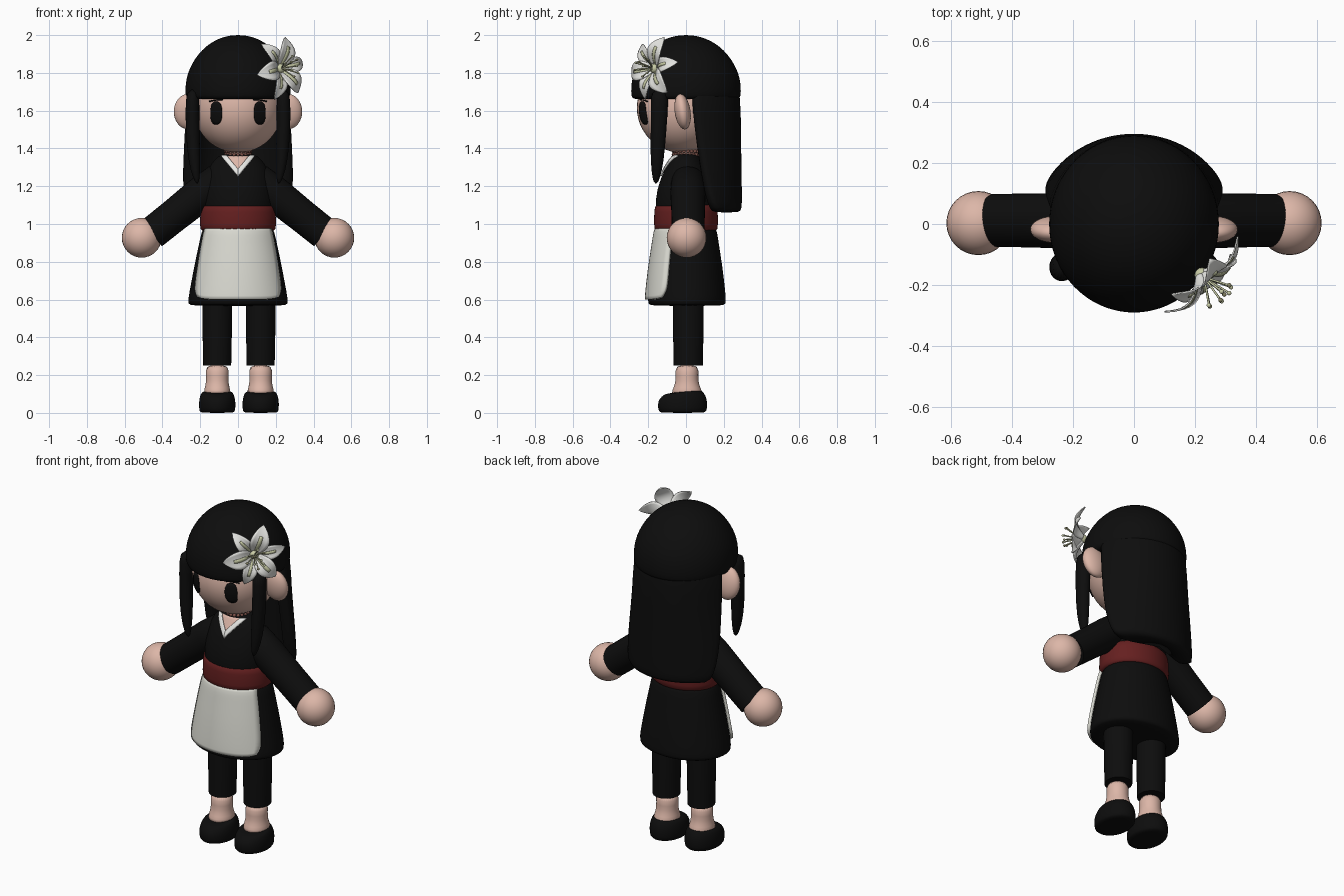
import bpy, bmesh
from math import sin, cos, pi, acos, radians
from mathutils import Vector, Matrix
from mathutils.bvhtree import BVHTree

cube = bpy.data.objects.get("Cube")
if cube:
    bpy.data.objects.remove(cube, do_unlink=True)


def material(name, r, g, b):
    m = bpy.data.materials.new(name)
    m.use_nodes = True
    m.diffuse_color = (r, g, b, 1)
    bsdf = m.node_tree.nodes["Principled BSDF"]
    bsdf.inputs["Base Color"].default_value = (r, g, b, 1)
    bsdf.inputs["Roughness"].default_value = 0.8
    return m


BLACK = material("black", 0.004, 0.004, 0.004)
SKIN = material("skin", 0.72, 0.47, 0.39)
RED = material("sash red", 0.13, 0.014, 0.014)
CREAM = material("apron cream", 0.70, 0.70, 0.64)
WHITE = material("white", 0.80, 0.80, 0.77)
GREEN = material("pale green", 0.58, 0.60, 0.38)
OLIVE = material("olive", 0.25, 0.24, 0.13)
BEAD = material("bead brown", 0.22, 0.09, 0.07)


def finish(name, bm, mat, subsurf=0):
    bmesh.ops.remove_doubles(bm, verts=bm.verts, dist=0.0002)
    bmesh.ops.recalc_face_normals(bm, faces=bm.faces)
    me = bpy.data.meshes.new(name)
    bm.to_mesh(me)
    bm.free()
    me.materials.append(mat)
    me.shade_smooth()
    ob = bpy.data.objects.new(name, me)
    bpy.context.collection.objects.link(ob)
    if subsurf:
        mod = ob.modifiers.new("smooth", 'SUBSURF')
        mod.levels = mod.render_levels = subsurf
    else:
        me.set_sharp_from_angle(angle=radians(50))
    return ob


def ring(z, rx, ry, cx=0, cy=0, tilt=0, n=32):
    pts = []
    for i in range(n):
        a = 2 * pi * i / n
        y = ry * sin(a)
        pts.append(Vector((cx + rx * cos(a), cy + y, z + tilt * y)))
    return pts


def loft(name, rings, mat, subsurf=1, matrix=Matrix()):
    bm = bmesh.new()
    rows = [[bm.verts.new(matrix @ p) for p in r] for r in rings]
    n = len(rows[0])
    for a, b in zip(rows, rows[1:]):
        for i in range(n):
            j = (i + 1) % n
            bm.faces.new((a[i], a[j], b[j], b[i]))
    bm.faces.new(rows[0])
    bm.faces.new(rows[-1])
    return finish(name, bm, mat, subsurf)


def ball(name, loc, size, mat, rot=0, seg=32):
    bm = bmesh.new()
    m = Matrix.Translation(loc) @ Matrix.Rotation(rot, 4, 'X') @ Matrix.Diagonal((*size, 1))
    bmesh.ops.create_uvsphere(bm, u_segments=seg, v_segments=seg // 2, radius=1, matrix=m)
    return finish(name, bm, mat)


def sheet(name, f, nu, nv, mat, thick):
    bm = bmesh.new()
    g = [[bm.verts.new(f(i / nu, j / nv)) for j in range(nv + 1)] for i in range(nu + 1)]
    for i in range(nu):
        for j in range(nv):
            bm.faces.new((g[i][j], g[i + 1][j], g[i + 1][j + 1], g[i][j + 1]))
    ob = finish(name, bm, mat)
    mod = ob.modifiers.new("thickness", 'SOLIDIFY')
    mod.thickness, mod.offset = thick, 0
    return ob


def drape(name, target, f, nu, nv, mat, off=0.004, thick=0.006):
    """Lay a sheet, given in x and z, on the front of another part."""
    bpy.context.view_layer.update()
    tree = BVHTree.FromObject(target, bpy.context.evaluated_depsgraph_get())

    def place(u, v):
        x, z = f(u, v)
        hit = tree.ray_cast(Vector((x, -2, z)), Vector((0, 1, 0)))
        if hit[0] is None:
            hit = tree.find_nearest(Vector((x, -0.1, z)))
        return hit[0] + hit[1] * off
    return sheet(name, place, nu, nv, mat, thick)


# Head, neck and beads
head = ball("head", (0, -0.02, 1.615), (0.235, 0.24, 0.238), SKIN, seg=48)
loft("neck", [ring(z, 0.06, 0.058) for z in (1.3, 1.36, 1.45)], SKIN, 0)
for row, z in enumerate((1.367, 1.385)):
    for i in range(20):
        a = 2 * pi * (i + row / 2) / 20
        ball("necklace_bead", (0.066 * cos(a), 0.066 * sin(a), z), (0.01,) * 3, BEAD, seg=8)

# Face and ears
for s in (-1, 1):
    def eye(u, v, s=s):
        c, d = cos(2 * pi * u), sin(2 * pi * u)
        k = v / (abs(c) ** 2.6 + abs(d) ** 2.6) ** (1 / 2.6)
        return s * 0.113 + 0.029 * k * c, 1.588 + 0.06 * k * d
    drape("eye", head, eye, 24, 4, BLACK)
    drape("eyebrow", head, lambda u, v, s=s: (s * (0.08 + 0.07 * u),
          1.655 + 0.006 * v - 0.01 * u * u), 8, 1, BLACK)
    ball("ear", (s * 0.262, -0.018, 1.595), (0.078, 0.042, 0.095), SKIN, rot=0.15)

# Hair: cap with fringe, long back, side strands
cap = [(1.66, 0.9), (1.662, 0.985), (1.70, 1), (1.75, 0.99), (1.80, 0.95), (1.85, 0.87),
       (1.90, 0.75), (1.94, 0.61), (1.97, 0.45), (1.99, 0.28), (2.0, 0.1)]
loft("hair_cap", [ring(z, 0.28 * k, 0.292 * k, n=48) for z, k in cap], BLACK)


def crescent(z, rx, ry, edge):
    end = acos(edge / ry)
    angles = [end * (i / 10 - 1) for i in range(21)]
    outer = [Vector((rx * sin(a), ry * cos(a), z)) for a in angles]
    inner = [Vector((0.78 * p.x, 0.78 * p.y, z)) for p in reversed(outer)]
    return outer + inner


back = [(1.80, 0.25, 0.26, 0.04), (1.68, 0.283, 0.29, 0.03), (1.5, 0.29, 0.292, 0.05),
        (1.3, 0.315, 0.294, 0.085), (1.15, 0.327, 0.297, 0.12), (1.08, 0.327, 0.296, 0.15),
        (1.06, 0.315, 0.285, 0.17)]
loft("back_hair", [crescent(*r) for r in back], BLACK)
strand = [(1.72, 0.036, 0.05, 0.238, -0.14), (1.6, 0.038, 0.045, 0.243, -0.14),
          (1.4, 0.036, 0.04, 0.237, -0.15), (1.28, 0.027, 0.03, 0.226, -0.155),
          (1.21, 0.008, 0.01, 0.215, -0.16)]
for s in (-1, 1):
    loft("side_strand", [ring(z, rx, ry, s * x, y, n=16) for z, rx, ry, x, y in strand], BLACK)

# Top, collar and sash
body = [(1.0, 0.18, 0.155), (1.1, 0.19, 0.16), (1.18, 0.185, 0.152), (1.26, 0.168, 0.124),
        (1.32, 0.145, 0.093), (1.36, 0.105, 0.07), (1.375, 0.07, 0.06)]
torso = loft("torso", [ring(*r, cy=-0.003) for r in body], BLACK)
drape("neckline", torso, lambda u, v: ((2 * u - 1) * 0.06 * (1 - v), 1.358 - 0.075 * v),
      8, 8, SKIN, 0.002, 0.003)
for s in (-1, 1):
    drape("collar", torso, lambda u, v, s=s: (s * (0.088 - 0.032 * u) * (1 - v),
          1.357 * (1 - v) + (1.25 + 0.037 * u) * v), 3, 10, WHITE, 0.006, 0.009)
sash = [(0.962, 0.185, 0.155), (0.966, 0.203, 0.17), (1.03, 0.202, 0.17),
        (1.1, 0.198, 0.168), (1.105, 0.18, 0.15)]
loft("sash", [ring(*r) for r in sash], RED)

# Skirt and apron
flare = [(1.0, 0.18, 0.15), (0.96, 0.193, 0.16), (0.88, 0.211, 0.172), (0.78, 0.232, 0.188),
         (0.68, 0.251, 0.2), (0.61, 0.264, 0.207), (0.575, 0.266, 0.207), (0.566, 0.25, 0.19)]
skirt = loft("skirt", [ring(*r, cy=0.005) for r in flare], BLACK)
drape("apron", skirt, lambda u, v: ((2 * u - 1) * (0.163 + 0.062 * v ** 0.8 - 0.02 * v ** 14),
      0.975 - 0.375 * v + 0.012 * abs(2 * u - 1) ** 8 * v), 20, 20, CREAM, 0.01, 0.016)

# Sleeves and hands
for s in (-1, 1):
    start, end = Vector((s * 0.1, 0.01, 1.235)), Vector((s * 0.457, 0.012, 0.95))
    axis = end - start
    m = Matrix.Translation(start) @ axis.to_track_quat('Z', 'Y').to_matrix().to_4x4()
    tube = [(-0.04, 0.05), (0, 0.088), (0.12, 0.093), (0.3, 0.088), (axis.length, 0.087)]
    loft("sleeve", [ring(z, r, r) for z, r in tube], BLACK, 0, m)
    ball("hand", (s * 0.51, 0.003, 0.927), (0.105,) * 3, SKIN)

# Trousers, ankles and shoes
shoe = [(0.0, 0.085, 0.115, 0), (0.006, 0.095, 0.128, 0), (0.05, 0.098, 0.133, 0),
        (0.085, 0.093, 0.123, 0.08), (0.108, 0.083, 0.1, 0.12), (0.113, 0.07, 0.085, 0.12)]
ankle = [(0.09, 0.072, 0.085), (0.12, 0.07, 0.078), (0.15, 0.061, 0.064), (0.19, 0.058, 0.058),
         (0.26, 0.066, 0.066)]
for x in (-0.11, 0.12):
    loft("trouser_leg", [ring(z, r, r + 0.003, x, 0.012) for z, r in
         ((0.62, 0.079), (0.45, 0.078), (0.252, 0.074))], BLACK, 0)
    loft("ankle", [ring(z, rx, ry, x, 0.005) for z, rx, ry in ankle], SKIN)
    loft("shoe", [ring(z, rx, ry, x, -0.018, t) for z, rx, ry, t in shoe], BLACK)

# Flower in the hair
normal = Vector((0.68, -0.72, 0.12)).normalized()
bloom = Matrix.Translation((0.23, -0.175, 1.825)) @ normal.to_track_quat('Z', 'Y').to_matrix().to_4x4()
for k in range(6):
    turn = bloom @ Matrix.Rotation(k * pi / 3 + 0.2, 4, 'Z')
    wide = 0.052 if k % 2 else 0.04

    def petal(u, v, turn=turn, wide=wide):
        side = 2 * u - 1
        w = wide * sin(pi * (0.1 + 0.9 * v)) ** 0.8 if v < 1 else 0
        h = 0.045 * sin(pi * v * 0.95) - 0.025 + 0.012 * side * side * (1 - v)
        return turn @ Vector((0.012 + 0.163 * v, w * side, h + (0.006 if wide > 0.045 else 0)))
    sheet("petal", petal, 6, 10, WHITE, 0.005)
    sheet("petal_rib", lambda u, v, p=petal: p(0.5 + 0.2 * (u - 0.5), 0.65 * v)
          + normal * 0.004, 2, 8, GREEN, 0.003)
ball("flower_heart", bloom @ Vector((0, 0, -0.01)), (0.025,) * 3, GREEN, seg=16)
for k in range(9):
    lean = 0.25 if k % 3 == 0 else 0.6
    m = bloom @ Matrix.Rotation(k * 2 * pi / 9, 4, 'Z') @ Matrix.Rotation(lean, 4, 'Y')
    loft("stamen", [ring(z, 0.0035, 0.0035, n=8) for z in (0, 0.05, 0.095)], GREEN, 0, m)
    ball("anther", m @ Vector((0, 0, 0.097)), (0.008, 0.008, 0.006), OLIVE if k % 2 else GREEN, seg=10)
